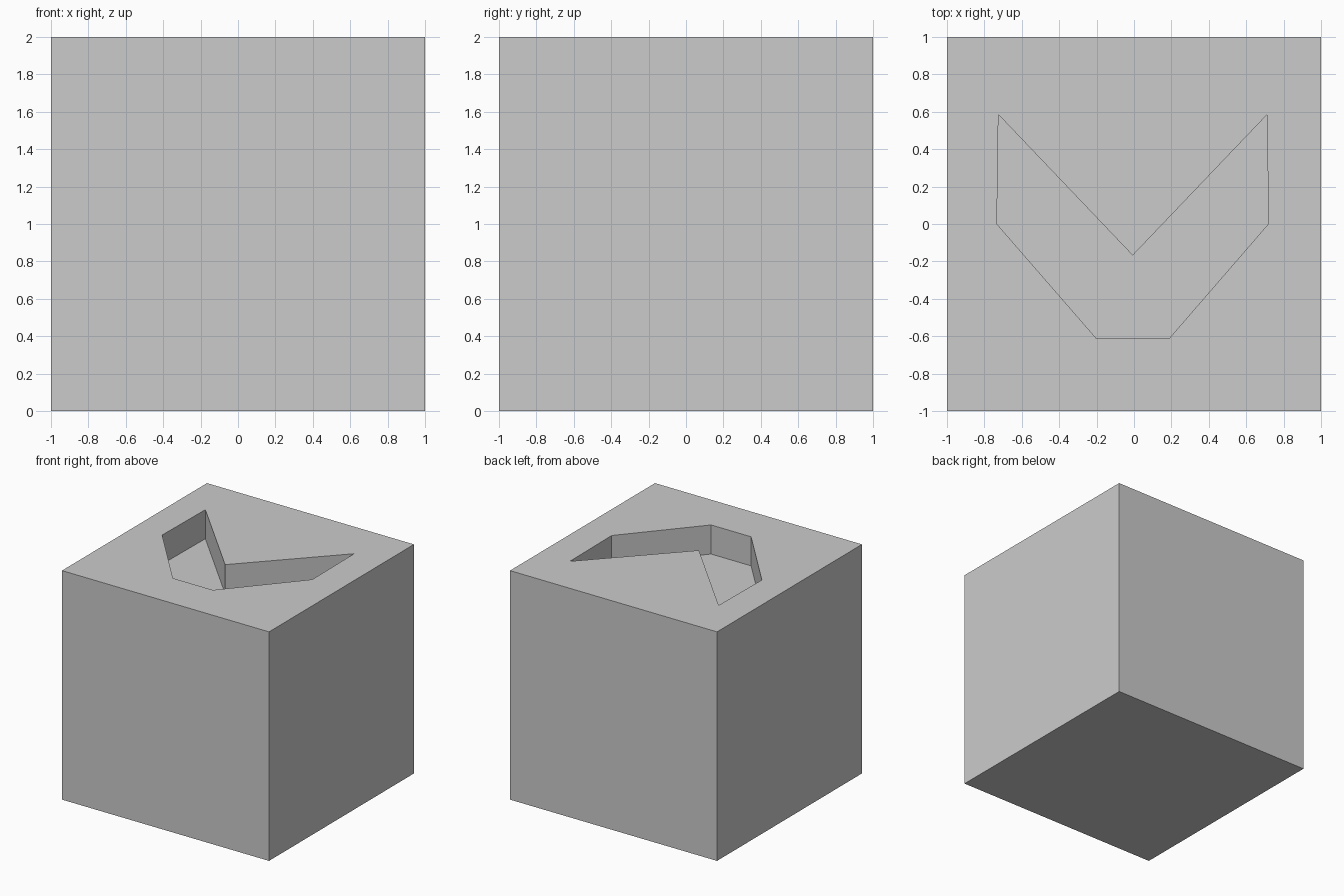
import bpy, bmesh

if "Cube" in bpy.data.objects:
    bpy.data.objects.remove(bpy.data.objects["Cube"])

DEPTH = 0.254
OUTLINE = [(-0.725, 0.585), (-0.733, 0.0), (-0.2, -0.613), (0.187, -0.613),
           (0.718, 0.0), (0.712, 0.585), (-0.007, -0.168)]

# Solid block
bpy.ops.mesh.primitive_cube_add(size=2, location=(0, 0, 1))
block = bpy.context.object
block.name = "block"

# Cutter: chevron outline extruded upward from the pocket floor
bm = bmesh.new()
face = bm.faces.new([bm.verts.new((x, y, 2 - DEPTH)) for x, y in OUTLINE])
ext = bmesh.ops.extrude_face_region(bm, geom=[face], use_keep_orig=True)
top = [g for g in ext["geom"] if isinstance(g, bmesh.types.BMVert)]
bmesh.ops.translate(bm, verts=top, vec=(0, 0, DEPTH + 0.3))
bmesh.ops.recalc_face_normals(bm, faces=bm.faces)
mesh = bpy.data.meshes.new("pocket_cutter")
bm.to_mesh(mesh)
bm.free()
cutter = bpy.data.objects.new("pocket_cutter", mesh)
bpy.context.collection.objects.link(cutter)

# Carve the pocket into the top, then discard the cutter
mod = block.modifiers.new("pocket", 'BOOLEAN')
mod.operation = 'DIFFERENCE'
mod.solver = 'EXACT'
mod.object = cutter
bpy.context.view_layer.objects.active = block
bpy.ops.object.modifier_apply(modifier=mod.name)
bpy.data.objects.remove(cutter, do_unlink=True)
